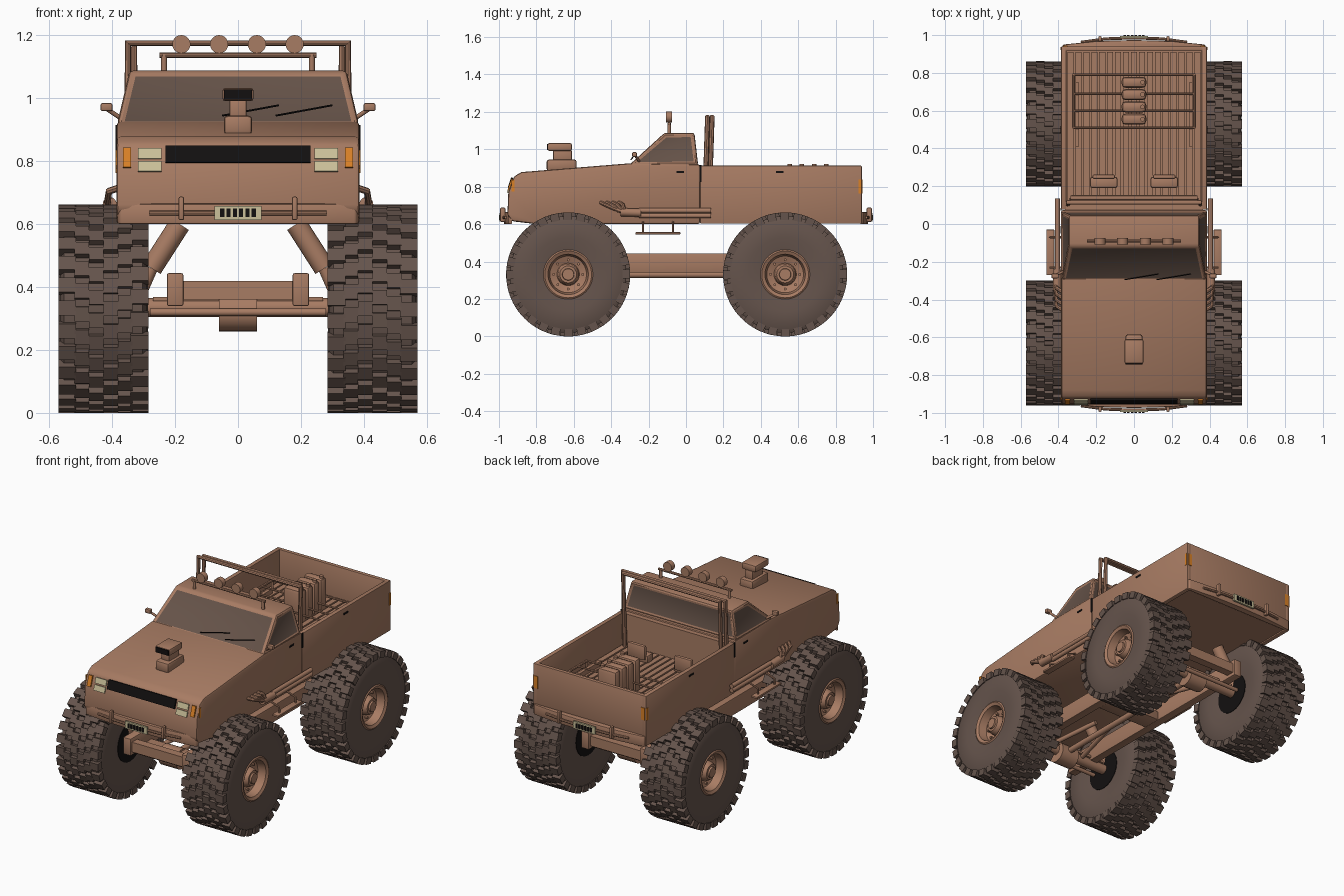
import bpy, bmesh, math
from mathutils import Vector, Matrix

if "Cube" in bpy.data.objects:
    bpy.data.objects.remove(bpy.data.objects["Cube"])
made = []


def material(name, *rgb):
    m = bpy.data.materials.new(name)
    m.use_nodes = True
    m.diffuse_color = (*rgb, 1)
    m.node_tree.nodes["Principled BSDF"].inputs["Base Color"].default_value = (*rgb, 1)
    return m


paint = material("tan paint", .39, .2, .125)
rubber = material("tyre rubber", .13, .088, .072)
glass = material("smoked glass", .13, .085, .065)
black = material("black trim", .006, .005, .005)
amber = material("amber lens", .7, .22, .02)
cream = material("cream lens", .6, .53, .32)


def add(name, data, mat, bevel=0):
    ob = bpy.data.objects.new(name, data)
    bpy.context.collection.objects.link(ob)
    if not data.materials:
        data.materials.append(mat)
    if bevel:
        mod = ob.modifiers.new("bevel", "BEVEL")
        mod.width, mod.segments, mod.limit_method = bevel, 2, "ANGLE"
    made.append(ob)
    return ob


def mesh_from(bm, name):
    bmesh.ops.recalc_face_normals(bm, faces=bm.faces)
    me = bpy.data.meshes.new(name)
    bm.to_mesh(me)
    bm.free()
    return me


def box(name, centre, size, mat=paint, bevel=0, tilt=0):
    bm = bmesh.new()
    bmesh.ops.create_cube(bm, size=1, matrix=Matrix.Diagonal((*size, 1)))
    ob = add(name, mesh_from(bm, name), mat, bevel)
    ob.location, ob.rotation_euler.x = centre, tilt
    return ob


def rod(name, a, b, radius, mat=paint, sides=20):
    a, b = Vector(a), Vector(b)
    bm = bmesh.new()
    bmesh.ops.create_cone(bm, cap_ends=True, segments=sides, radius1=radius,
                          radius2=radius, depth=(b - a).length)
    ob = add(name, mesh_from(bm, name), mat)
    ob.matrix_world = Matrix.Translation((a + b) / 2) @ (b - a).to_track_quat("Z", "Y").to_matrix().to_4x4()
    return ob


def tube(name, points, radius, mat=paint):
    cu = bpy.data.curves.new(name, "CURVE")
    cu.dimensions, cu.bevel_depth, cu.bevel_resolution = "3D", radius, 2
    cu.use_fill_caps = True
    sp = cu.splines.new("POLY")
    sp.points.add(len(points) - 1)
    for p, co in zip(sp.points, points):
        p.co = (*co, 1)
    return add(name, cu, mat)


def prism(name, points, axis, lo, hi, mat=paint, bevel=0):
    bm = bmesh.new()
    place = (lambda p: (lo, *p)) if axis == "x" else (lambda p: (*p, lo))
    face = bm.faces.new([bm.verts.new(place(p)) for p in points])
    new = bmesh.ops.extrude_face_region(bm, geom=[face])["geom"]
    move = (hi - lo, 0, 0) if axis == "x" else (0, 0, hi - lo)
    bmesh.ops.translate(bm, vec=move, verts=[v for v in new if isinstance(v, bmesh.types.BMVert)])
    return add(name, mesh_from(bm, name), mat, bevel)


def lathe(bm, profile, closed=False, steps=48):
    vs = [bm.verts.new((x, 0, r)) for x, r in profile]
    edges = [bm.edges.new(p) for p in zip(vs, vs[1:])]
    if closed:
        edges.append(bm.edges.new((vs[-1], vs[0])))
    bmesh.ops.spin(bm, geom=vs + edges, axis=(1, 0, 0), cent=(0, 0, 0), steps=steps, angle=math.tau)
    bmesh.ops.remove_doubles(bm, verts=bm.verts, dist=.0005)


# Tyre with stepped chevron lugs, and rim, each shared by four wheels
bm = bmesh.new()
half = [(.13, .12), (.142, .2), (.138, .29), (.125, .312)]
lathe(bm, half + [(-x, r) for x, r in reversed(half)], closed=True)
count = 28
for k in range(count):
    for side in (-1, 1):
        for j in range(3):
            turn = math.tau * (k + (side > 0) / 2) / count + j * .06
            deep = .04 if j == 2 else .026
            w = .056 if j == 2 else .046
            at = Vector((side * (.023 + .046 * j), 0, .331 - deep / 2))
            bmesh.ops.create_cube(bm, size=1, matrix=Matrix.Rotation(turn, 4, "X")
                                  @ Matrix.Translation(at) @ Matrix.Diagonal((w, .047, deep, 1)))
tyre_mesh = mesh_from(bm, "tyre")
bm = bmesh.new()
lathe(bm, [(-.12, .13), (.13, .135), (.137, .125), (.128, .108), (.08, .098), (.065, .06),
           (.1, .055), (.115, .045), (.115, .032), (.125, .03), (.125, 0)])
rim_mesh = mesh_from(bm, "rim")
for end, y in (("front", -.63), ("rear", .53)):
    for s, side in ((1, "left"), (-1, "right")):
        for part, me, mat in (("tyre", tyre_mesh, rubber), ("rim", rim_mesh, paint)):
            ob = add(f"{end}_{side}_{part}", me, mat)
            ob.location = (s * .428, y, .331)
            ob.rotation_euler.z = 0 if s > 0 else math.pi
        rod("inner_wheel_cover", (s * .295, y, .331), (s * .31, y, .331), .121, black)
        for i in range(8):
            a = math.tau * i / 8
            p = Vector((s * .49, y + .078 * math.cos(a), .331 + .078 * math.sin(a)))
            rod("wheel_bolt", p, p + Vector((s * .025, 0, 0)), .008, sides=6)
        # Axle dampers
        rod("shock_absorber", (s * .275, y, .46), (s * .185, y, .6), .034)
        rod("shock_shaft", (s * .31, y, .38), (s * .275, y, .46), .02)
    rod("axle", (-.3, y, .335), (.3, y, .335), .03)
    rod("differential", (-.06, y, .32), (.06, y, .32), .062)
    box("axle_plate", (0, y, .362), (.54, .07, .014))
    out = math.copysign(.13, y)
    box("chassis_crossmember", (0, y + out, .39), (.4, .05, .06))
    rod("tie_rod", (-.28, y + out / 2, .32), (.28, y + out / 2, .32), .012)

# Chassis
for s in (-1, 1):
    box("chassis_rail", (s * .2, -.05, .392), (.052, 1.5, .104), bevel=.005)
    for y in (-.63, .53):
        rod("control_arm", (s * .12, y, .34), (s * .05, y * .45, .37), .014)
rod("drive_shaft", (0, -.6, .33), (0, .5, .33), .018)
box("gearbox", (0, -.05, .37), (.36, .12, .06), bevel=.01)

# Bonnet and lower cab, then the open bed
prism("front_body", [(-.93, .615), (-.955, .65), (-.95, .77), (-.92, .855), (-.88, .878),
                     (-.3, .925), (.075, .92), (.075, .6), (-.8, .6)], "x", -.386, .386, bevel=.012)
for s in (-1, 1):
    box("bed_side", (s * .372, .508, .757), (.028, .865, .31), bevel=.005)
    box("body_gap", (s * .386, .078, .87), (.006, .012, .09), black)
    for y in (-.03, .5):
        box("door_handle", (s * .387, y, .878), (.006, .04, .01), black)
box("bed_floor", (0, .5, .66), (.73, .84, .1))
box("bed_front_wall", (0, .09, .76), (.73, .03, .3))
box("tailgate", (0, .928, .762), (.76, .025, .3), bevel=.005)
for i in range(-8, 9):
    box("bed_slat", (i * .042, .51, .715), (.032, .8, .012))

# Cab with inset windows
bm = bmesh.new()
ring = [(-.305, .385, .915), (.065, .385, .915), (.045, .345, 1.088), (-.115, .345, 1.088)]
fb, rb, rt, ft = [[bm.verts.new((s * x, y, z)) for s in (-1, 1)] for y, x, z in ring]
for a, b in ((fb, rb), (rb, rt), (rt, ft), (ft, fb)):
    bm.faces.new((a[0], a[1], b[1], b[0]))
for i in (0, 1):
    bm.faces.new((fb[i], rb[i], rt[i], ft[i]))
bmesh.ops.recalc_face_normals(bm, faces=bm.faces)
bmesh.ops.bevel(bm, geom=list(bm.edges), offset=.012, segments=2, affect="EDGES", profile=.5)
windows = [f for f in bm.faces if f.calc_area() > .02 and abs(f.normal.z) < .9]
bmesh.ops.inset_individual(bm, faces=windows, thickness=.014, depth=-.004)
for f in windows:
    f.material_index = 1
cab = mesh_from(bm, "cab")
for m in (paint, glass):
    cab.materials.append(m)
add("cab", cab, paint)
for x in (-.05, .12):
    rod("wiper", (x, -.295, .945), (x + .18, -.265, .978), .003, black, 6)

# Roll bar behind the cab and lamp bar on the roof
for y, x in ((.1, .35), (.125, .33)):
    tube("roll_bar", [(-x, y, .72), (-x, y + .015, 1.175), (x, y + .015, 1.175), (x, y, .72)], .013)
tube("lamp_bar", [(-.25, -.09, 1.137), (.25, -.09, 1.137)], .008)
for s in (-1, 1):
    rod("lamp_bar_post", (s * .235, -.09, 1.08), (s * .235, -.09, 1.14), .009)
    for x in (.06, .18):
        rod("roof_lamp", (s * x, -.108, 1.172), (s * x, -.075, 1.172), .029)

# Blower through the bonnet
box("blower_base", (0, -.665, .915), (.09, .16, .06), bevel=.012)
box("blower_neck", (0, -.66, .965), (.055, .1, .06), bevel=.005)
box("blower_scoop", (0, -.675, 1.012), (.1, .13, .042), bevel=.01)
box("scoop_mouth", (0, -.741, 1.012), (.088, .006, .032), black)

# Front face
slope = -.31
box("grille", (0, -.938, .822), (.46, .012, .056), black, tilt=slope)
for s in (-1, 1):
    for z in (.783, .823):
        box("headlight", (s * .28, -.95 + (z - .77) * .32, z), (.075, .014, .034), cream, tilt=slope)
    box("front_marker", (s * .353, -.938, .81), (.026, .014, .065), amber, tilt=slope)
    box("front_marker_side", (s * .387, -.925, .805), (.006, .015, .06), amber)
    box("tail_light", (s * .365, .94, .8), (.024, .008, .075), amber)
    box("tail_light_side", (s * .386, .93, .8), (.006, .016, .075), amber)

# Bumpers and plates at both ends
for end, d in (("front", -1), ("rear", 1)):
    arc = [(-.385, .93), (-.375, .95), (-.2, .968), (0, .974), (.2, .968), (.375, .95), (.385, .93)]
    prism(end + "_bumper", [(x, d * y) for x, y in arc], "z", .6, .665, bevel=.006)
    tube(end + "_guard_tube", [(x * .75, d * (y + .012), .635) for x, y in arc[1:-1]], .008)
    for s in (-1, 1):
        box("bumper_upright", (s * .18, d * .98, .65), (.018, .028, .075), bevel=.006)
    box("number_plate", (0, d * .99, .636), (.15, .012, .044), cream)
    for i in range(-2, 4):
        box("plate_bar", ((i - .5) * .02, d * .997, .636), (.013, .005, .027), black)

# Mirrors, side steps and side exhausts
for s in (-1, 1):
    rod("mirror_arm", (s * .37, -.25, .935), (s * .415, -.27, .965), .007)
    box("mirror", (s * .418, -.275, .972), (.038, .025, .026), bevel=.006)
    box("side_step", (s * .443, -.15, .551), (.042, .24, .012), bevel=.003)
    for y in (-.23, -.07):
        tube("step_bracket", [(s * .443, y, .55), (s * .443, y, .59), (s * .37, y, .615)], .006)
    for i in range(4):
        y = -.455 + i * .032
        tube("exhaust_header", [(s * .38, y, .715), (s * .41, y + .02, .705),
                                (s * .415, -.36 + i * .01, .672), (s * .41, -.32, .664)], .011)
    rod("exhaust_collector", (s * .408, -.35, .664), (s * .408, -.24, .66), .022)
    for z in (.645, .672):
        rod("exhaust_pipe", (s * .405, -.25, z), (s * .405, .135, z), .013)

# Bed cargo: gas bottles in a rack, and two padded boxes
for i in range(4):
    box("gas_bottle", (0, .555 + i * .065, .81), (.13, .058, .2), bevel=.02)
    rod("bottle_cap", (.045, .555 + i * .065, .9), (.045, .555 + i * .065, .922), .012)
for y in (.51, .6, .69, .79):
    tube("rack_bar", [(-.32, y, .78), (.32, y, .78)], .006)
for s in (-1, 1):
    tube("rack_side", [(s * .32, .51, .78), (s * .32, .79, .78)], .008)
    for y in (.51, .79):
        rod("rack_post", (s * .32, y, .71), (s * .32, y, .78), .007)
    box("wheel_well_trim", (s * .3, .58, .735), (.02, .34, .03))
    box("padded_seat", (s * .16, .22, .745), (.145, .06, .05), bevel=.012)
    box("padded_back", (s * .16, .25, .785), (.12, .025, .09), bevel=.01)

# Apply modifiers and curves, then smooth round parts
bpy.context.view_layer.update()
bpy.ops.object.select_all(action="DESELECT")
for ob in made:
    ob.select_set(True)
bpy.context.view_layer.objects.active = made[0]
bpy.ops.object.convert(target="MESH")
bpy.ops.object.shade_smooth_by_angle(angle=math.radians(35))
